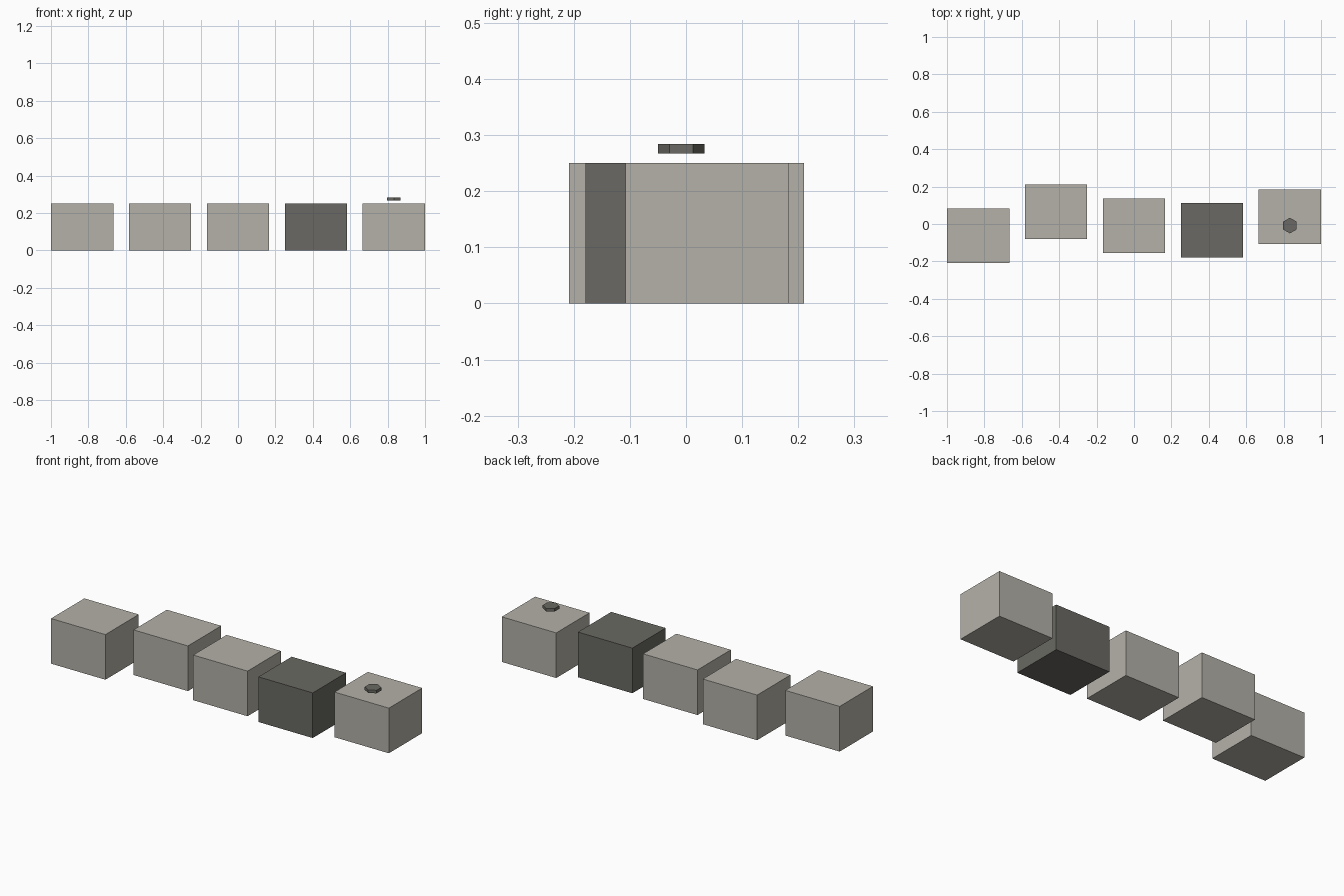
import bpy
import math

if "Cube" in bpy.data.objects:
    bpy.data.objects.remove(bpy.data.objects["Cube"])


def make_material(name, colour):
    mat = bpy.data.materials.new(name)
    mat.diffuse_color = (*colour, 1.0)
    mat.use_nodes = True
    mat.node_tree.nodes["Principled BSDF"].inputs["Base Color"].default_value = mat.diffuse_color
    return mat


light_stone = make_material("light_stone", (0.456, 0.440, 0.392))
dark_stone = make_material("dark_stone", (0.144, 0.141, 0.125))

WIDTH, DEPTH, HEIGHT = 0.3333, 0.2917, 0.25
SPACING = 0.4167


def add_block(name, x, y, mat):
    bpy.ops.mesh.primitive_cube_add(size=1, location=(x, y, HEIGHT / 2))
    obj = bpy.context.object
    obj.name = name
    obj.dimensions = (WIDTH, DEPTH, HEIGHT)
    bpy.ops.object.transform_apply(location=False, rotation=False, scale=True)
    obj.data.materials.append(mat)


# Row of staggered stepping blocks, the fourth one dark
for i, y in enumerate((-0.0625, 0.0645, -0.0085, -0.033, 0.038)):
    mat = dark_stone if i == 3 else light_stone
    add_block(f"block_{i + 1}", (i - 2) * SPACING, y, mat)

# Small six-sided button hovering over the last block, corners along y
bpy.ops.mesh.primitive_cylinder_add(
    vertices=6, radius=0.0417, depth=0.0167, location=(2 * SPACING, -0.0085, 0.2755))
button = bpy.context.object
button.name = "hex_button"
# Keep a corner on the y axis
first = button.data.vertices[0].co
button.rotation_euler.z = math.pi / 2 - math.atan2(first.y, first.x)
button.data.materials.append(dark_stone)
